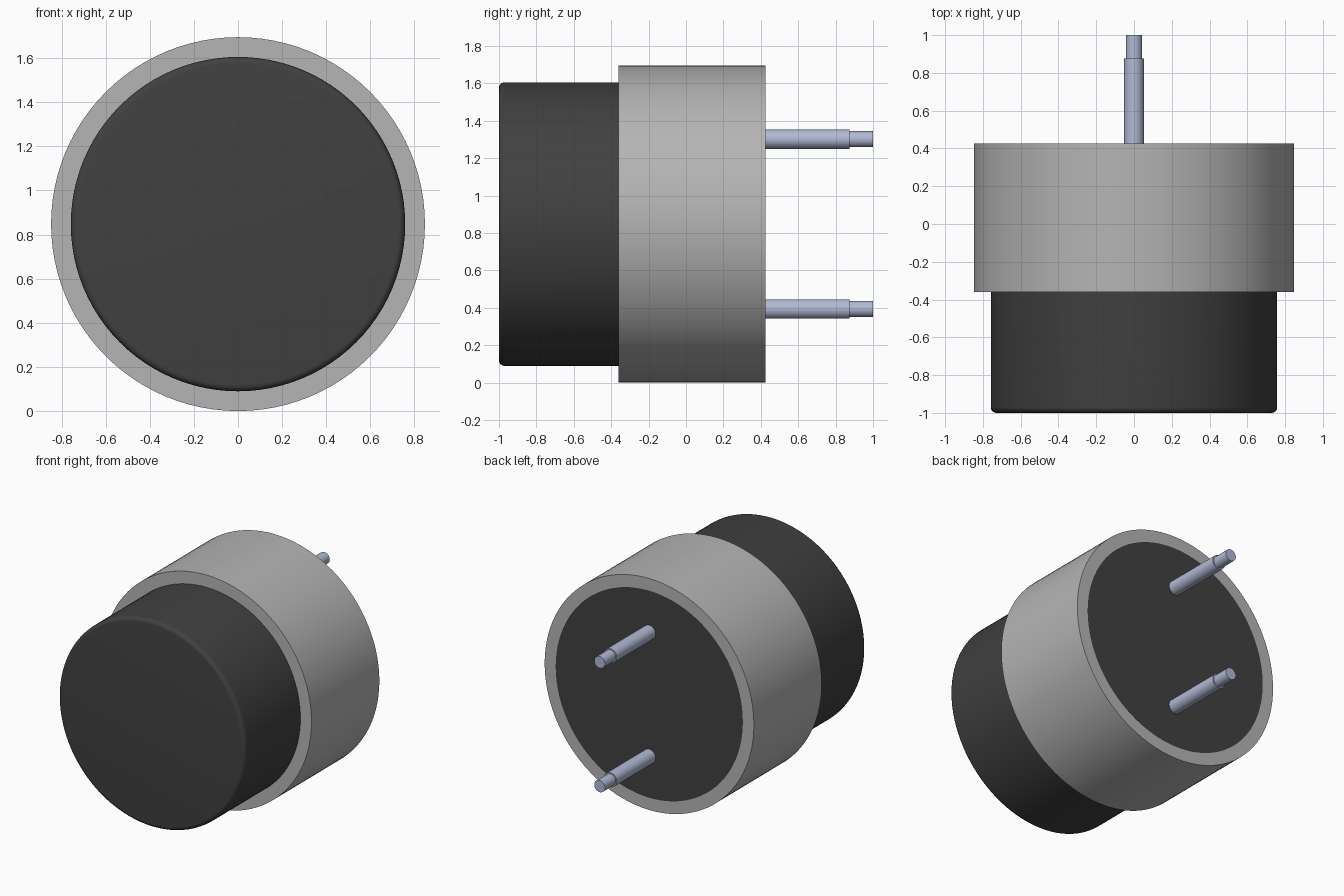
import bpy, bmesh, math
from mathutils import Vector, Matrix

cube = bpy.data.objects.get("Cube")
if cube:
    bpy.data.objects.remove(cube, do_unlink=True)

R = 0.8475          # housing radius, also the height of the main axis
CORE_R = 0.758
BACK = 0.425        # rear face of the body


def material(name, rgb):
    m = bpy.data.materials.new(name)
    m.use_nodes = True
    col = (*rgb, 1.0)
    m.diffuse_color = col
    m.node_tree.nodes["Principled BSDF"].inputs["Base Color"].default_value = col
    return m


def lathe(name, profile, z, mat, steps=96, closed=False):
    """Revolve (radius, y) points around the y axis at height z."""
    bm = bmesh.new()
    verts = [bm.verts.new((r, y, 0)) for r, y in profile]
    edges = [bm.edges.new(pair) for pair in zip(verts, verts[1:])]
    if closed:
        edges.append(bm.edges.new((verts[-1], verts[0])))
    bmesh.ops.spin(bm, geom=verts + edges, cent=(0, 0, 0), axis=(0, 1, 0),
                   angle=2 * math.pi, steps=steps, use_duplicate=False)
    bmesh.ops.remove_doubles(bm, verts=bm.verts, dist=1e-5)
    bmesh.ops.recalc_face_normals(bm, faces=bm.faces)
    mesh = bpy.data.meshes.new(name)
    bm.to_mesh(mesh)
    bm.free()
    mesh.materials.append(mat)
    obj = bpy.data.objects.new(name, mesh)
    obj.location.z = z
    bpy.context.collection.objects.link(obj)
    bpy.ops.object.select_all(action='DESELECT')
    obj.select_set(True)
    bpy.context.view_layer.objects.active = obj
    bpy.ops.object.shade_smooth_by_angle(angle=math.radians(30))
    return obj


dark = material("dark grey", (0.052, 0.052, 0.052))
grey = material("light grey", (0.46, 0.46, 0.46))
steel = material("bluish steel", (0.44, 0.49, 0.66))

# Dark core with a rounded front rim, running through to the back
b = 0.03
rim = [(CORE_R - b + b * math.sin(a), -1 + b - b * math.cos(a))
       for a in (math.radians(15 * i) for i in range(7))]
lathe("core", [(0, -1)] + rim + [(CORE_R, BACK), (0, BACK)], R, dark)

# Outer sleeve around the rear half
lathe("sleeve", [(CORE_R, -0.36), (R, -0.36), (R, BACK), (CORE_R, BACK)],
      R, grey, closed=True)

# Two stepped pins at the back
for name, offset in (("upper_pin", 0.454), ("lower_pin", -0.454)):
    lathe(name, [(0, BACK - 0.02), (0.052, BACK - 0.02), (0.052, 0.875),
                 (0.043, 0.875), (0.043, 1.0), (0, 1.0)],
          R + offset, steel, steps=32)
